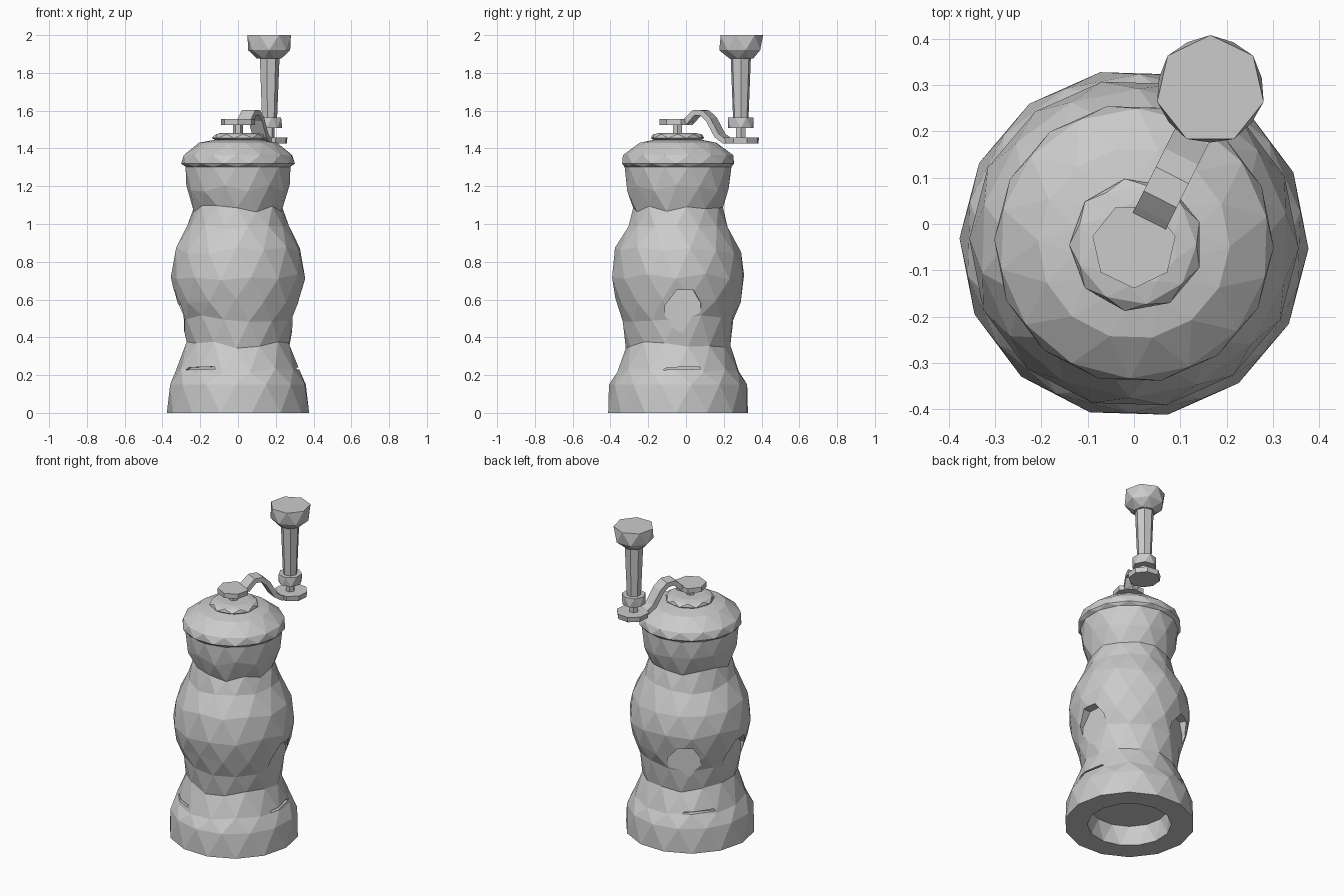
import bpy, bmesh, math, random
from mathutils import Vector

if "Cube" in bpy.data.objects:
    bpy.data.objects.remove(bpy.data.objects["Cube"])

random.seed(4)
CX, CY = 0.0, -0.037      # axis of the mill body
HX, HY = 0.165, 0.29      # axis of the crank handle


def add_object(name, bm):
    bmesh.ops.recalc_face_normals(bm, faces=bm.faces)
    mesh = bpy.data.meshes.new(name)
    bm.to_mesh(mesh)
    bm.free()
    ob = bpy.data.objects.new(name, mesh)
    bpy.context.collection.objects.link(ob)
    return ob


def lathe(name, profile, sides, cx, cy, phase=0.0, stagger=True, jitter=0.0):
    """Faceted turned shape; staggered rings are joined by triangles."""
    bm = bmesh.new()
    rings = []
    for k, (r, z) in enumerate(profile):
        shift = 0.5 * (k % 2) if stagger else 0.0
        ring = []
        for i in range(sides):
            a = phase + 2 * math.pi * (i + shift) / sides
            free = jitter if 0.2 < z < 1.28 else 0.0
            dz = random.uniform(-free, free)
            ring.append(bm.verts.new((cx + r * math.cos(a), cy + r * math.sin(a), z + dz)))
        rings.append(ring)
    for k in range(len(rings) - 1):
        lo, hi = rings[k], rings[k + 1]
        for i in range(sides):
            j = (i + 1) % sides
            if not stagger:
                bm.faces.new((lo[i], lo[j], hi[j], hi[i]))
            elif k % 2 == 0:
                bm.faces.new((lo[i], lo[j], hi[i]))
                bm.faces.new((lo[j], hi[j], hi[i]))
            else:
                bm.faces.new((lo[i], hi[j], hi[i]))
                bm.faces.new((lo[i], lo[j], hi[j]))
    bm.faces.new(rings[0])
    bm.faces.new(rings[-1])
    return add_object(name, bm)


def prism(name, outline, place, r0, r1):
    """Prism of a (side, height) outline, between two distances from the axis."""
    bm = bmesh.new()
    a = [bm.verts.new(place(r0, s, z)) for s, z in outline]
    b = [bm.verts.new(place(r1, s, z)) for s, z in outline]
    n = len(outline)
    for i in range(n):
        bm.faces.new((a[i], a[(i + 1) % n], b[(i + 1) % n], b[i]))
    bm.faces.new(a)
    bm.faces.new(b)
    return add_object(name, bm)


def carve(target, outline, angle, depth):
    """Cut an outline into the side of the body at the given angle."""
    a = math.radians(angle)
    out, side = Vector((math.cos(a), math.sin(a), 0)), Vector((-math.sin(a), math.cos(a), 0))
    place = lambda r, s, z: Vector((CX, CY, z)) + out * r + side * s
    cutter = prism("notch_cutter", outline, place, depth, 0.6)
    cutter.hide_render = True
    mod = target.modifiers.new("notch", 'BOOLEAN')
    mod.operation = 'DIFFERENCE'
    mod.solver = 'EXACT'
    mod.object = cutter
    bpy.context.view_layer.objects.active = target
    bpy.ops.object.modifier_apply(modifier=mod.name)
    bpy.data.objects.remove(cutter, do_unlink=True)


# Turned body with a recessed underside, ending in the overhanging domed lid
body = lathe("mill_body", [
    (0.23, 0.12), (0.243, 0.0), (0.377, 0.0), (0.366, 0.15), (0.328, 0.225),
    (0.277, 0.36), (0.298, 0.5), (0.332, 0.6), (0.356, 0.72), (0.334, 0.86),
    (0.268, 0.98), (0.238, 1.08), (0.274, 1.19), (0.283, 1.303),
    (0.302, 1.32), (0.292, 1.365), (0.207, 1.43), (0.13, 1.445)],
    14, CX, CY - 0.005, phase=-0.03, jitter=0.018)

# Arched hollows in the belly and thin slits above the foot
arch = [(-0.09, 0.4), (0.1, 0.4), (0.1, 0.58), (0.06, 0.65), (-0.03, 0.65), (-0.09, 0.57)]
for angle in (3, 118, 182):
    carve(body, arch, angle, 0.285)
slit = [(-0.1, 0.228), (0.1, 0.232), (0.09, 0.245), (-0.08, 0.24)]
for angle in (3, 135, 230):
    carve(body, slit, angle, 0.29)

# Top washer, spindle and hub plate
lathe("top_washer", [(0.1, 1.43), (0.145, 1.455), (0.13, 1.475), (0.09, 1.483)], 9, 0.005, -0.045)
lathe("spindle", [(0.026, 1.47), (0.026, 1.53)], 6, 0, -0.045, stagger=False)
lathe("hub_plate", [(0.092, 1.525), (0.092, 1.555)], 7, 0, -0.047, phase=-math.pi / 2, stagger=False)

# Bent crank arm
path = [(0.012, 1.54), (0.03, 1.56), (0.058, 1.59), (0.1, 1.588), (0.135, 1.553),
        (0.18, 1.468), (0.215, 1.442), (0.28, 1.44)]
across = Vector((HY - CY, -HX, 0)).normalized() * 0.04
bm = bmesh.new()
sections = []
for i, (y, z) in enumerate(path):
    p, q = path[max(i - 1, 0)], path[min(i + 1, len(path) - 1)]
    x = HX * (y + 0.04) / (HY + 0.04) + 0.01
    t = Vector((0.5 * (q[0] - p[0]), q[0] - p[0], q[1] - p[1]))
    up = across.cross(t).normalized() * 0.015
    c = Vector((x, y, z))
    sections.append([bm.verts.new(c + s * across + u * up)
                     for s, u in ((-1, -1), (1, -1), (1, 1), (-1, 1))])
for s, t in zip(sections, sections[1:]):
    for i in range(4):
        bm.faces.new((s[i], s[(i + 1) % 4], t[(i + 1) % 4], t[i]))
bm.faces.new(sections[0])
bm.faces.new(sections[-1])
add_object("crank_arm", bm)

# Arm end plate, pin and collar
lathe("arm_end_plate", [(0.092, 1.425), (0.096, 1.457)], 8, HX + 0.005, HY + 0.005, phase=0.3, stagger=False)
lathe("handle_pin", [(0.028, 1.45), (0.028, 1.52)], 6, HX, HY, stagger=False)
lathe("handle_collar", [(0.069, 1.508), (0.07, 1.565)], 7, HX, HY)

# Tapered grip and knob
lathe("handle_grip", [(0.042, 1.56), (0.055, 1.885)], 7, HX, HY, stagger=False)
lathe("handle_knob", [(0.065, 1.875), (0.114, 1.92), (0.118, 2.0)], 7, HX, HY,
      phase=math.pi / 2)
